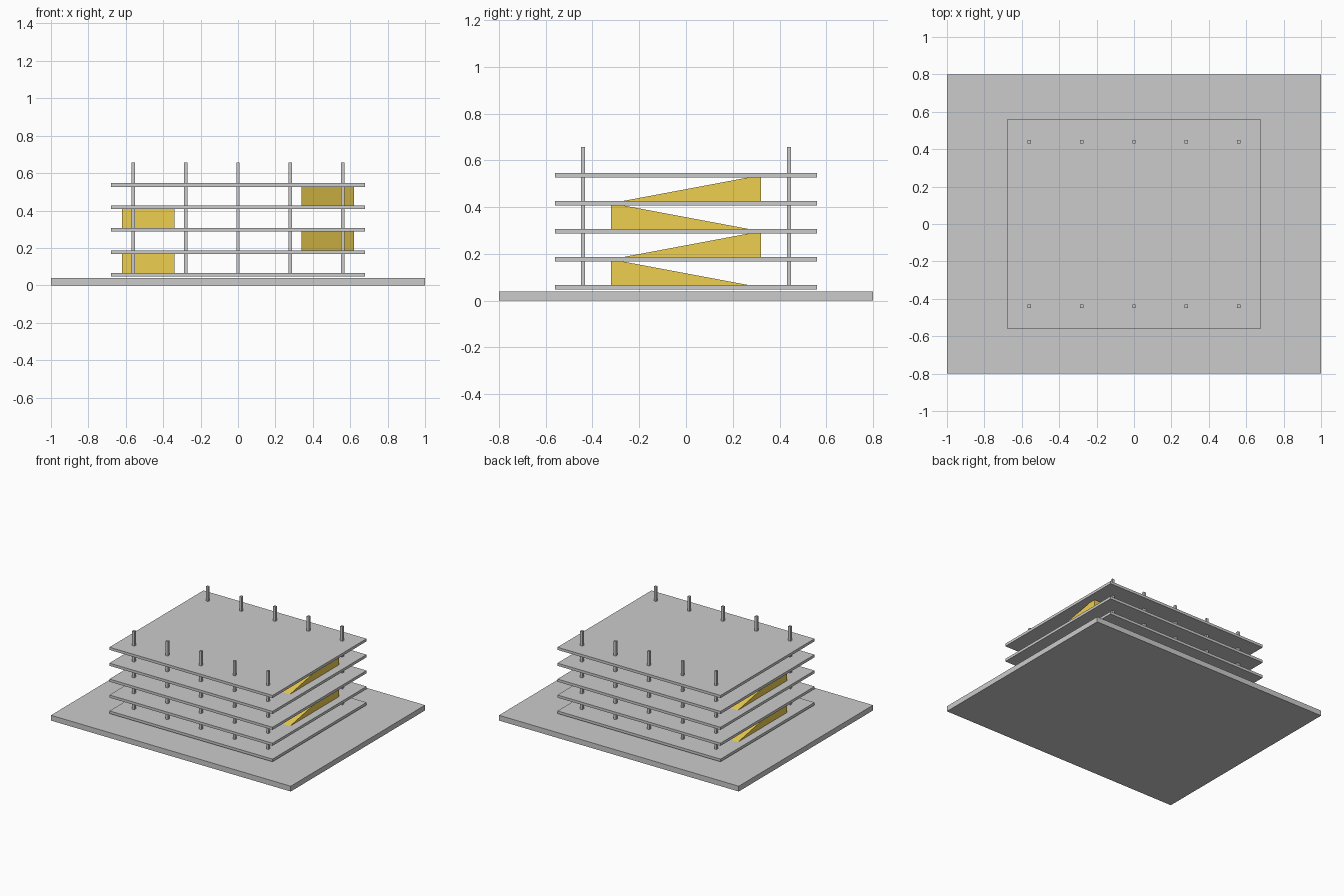
import bpy

if "Cube" in bpy.data.objects:
    bpy.data.objects.remove(bpy.data.objects["Cube"])

FLOOR_STEP = 0.12   # storey height
FIRST = 0.057       # centre height of the lowest slab
SLAB_T = 0.02

ramp_mat = bpy.data.materials.new("ramp_yellow")
ramp_mat.diffuse_color = (0.85, 0.62, 0.08, 1)
ramp_mat.use_nodes = True
ramp_mat.node_tree.nodes["Principled BSDF"].inputs["Base Color"].default_value = ramp_mat.diffuse_color


def make(name, verts, faces, mat=None):
    mesh = bpy.data.meshes.new(name)
    mesh.from_pydata(verts, [], faces)
    obj = bpy.data.objects.new(name, mesh)
    bpy.context.collection.objects.link(obj)
    if mat:
        mesh.materials.append(mat)
    return obj


def box(name, x, y, z0, z1, sx, sy):
    bpy.ops.mesh.primitive_cube_add(size=1, location=(x, y, (z0 + z1) / 2))
    obj = bpy.context.object
    obj.name = name
    obj.scale = (sx, sy, z1 - z0)
    return obj


def wedge(name, x0, x1, y_low, y_high, z0, z1):
    # triangular profile in the y-z plane, extruded along x
    profile = [(y_low, z0), (y_high, z0), (y_high, z1)]
    verts = [(x, y, z) for x in (x0, x1) for y, z in profile]
    faces = [(0, 2, 1), (3, 4, 5), (0, 1, 4, 3), (1, 2, 5, 4), (2, 0, 3, 5)]
    if y_low > y_high:
        faces = [f[::-1] for f in faces]
    return make(name, verts, faces, ramp_mat)


# Ground plate
box("base_plate", 0, 0, 0, 0.04, 2.0, 1.6)

# Floor slabs
for i in range(5):
    zc = FIRST + i * FLOOR_STEP
    box(f"floor_slab_{i}", 0, 0, zc - SLAB_T / 2, zc + SLAB_T / 2, 1.36, 1.12)

# Two rows of columns, rising past the top deck
for side, y in (("front", -0.44), ("back", 0.44)):
    for i in range(5):
        box(f"{side}_column_{i}", -0.56 + i * 0.28, y,
            FIRST, FIRST + 5 * FLOOR_STEP, 0.018, 0.018)

# Ramps, alternating side and direction on each storey
for i in range(4):
    z0 = FIRST + i * FLOOR_STEP
    s = -1 if i % 2 == 0 else 1
    xc = s * 0.48
    wedge(f"ramp_{i}", xc - 0.14, xc + 0.14, -s * 0.32, s * 0.32, z0, z0 + FLOOR_STEP)
